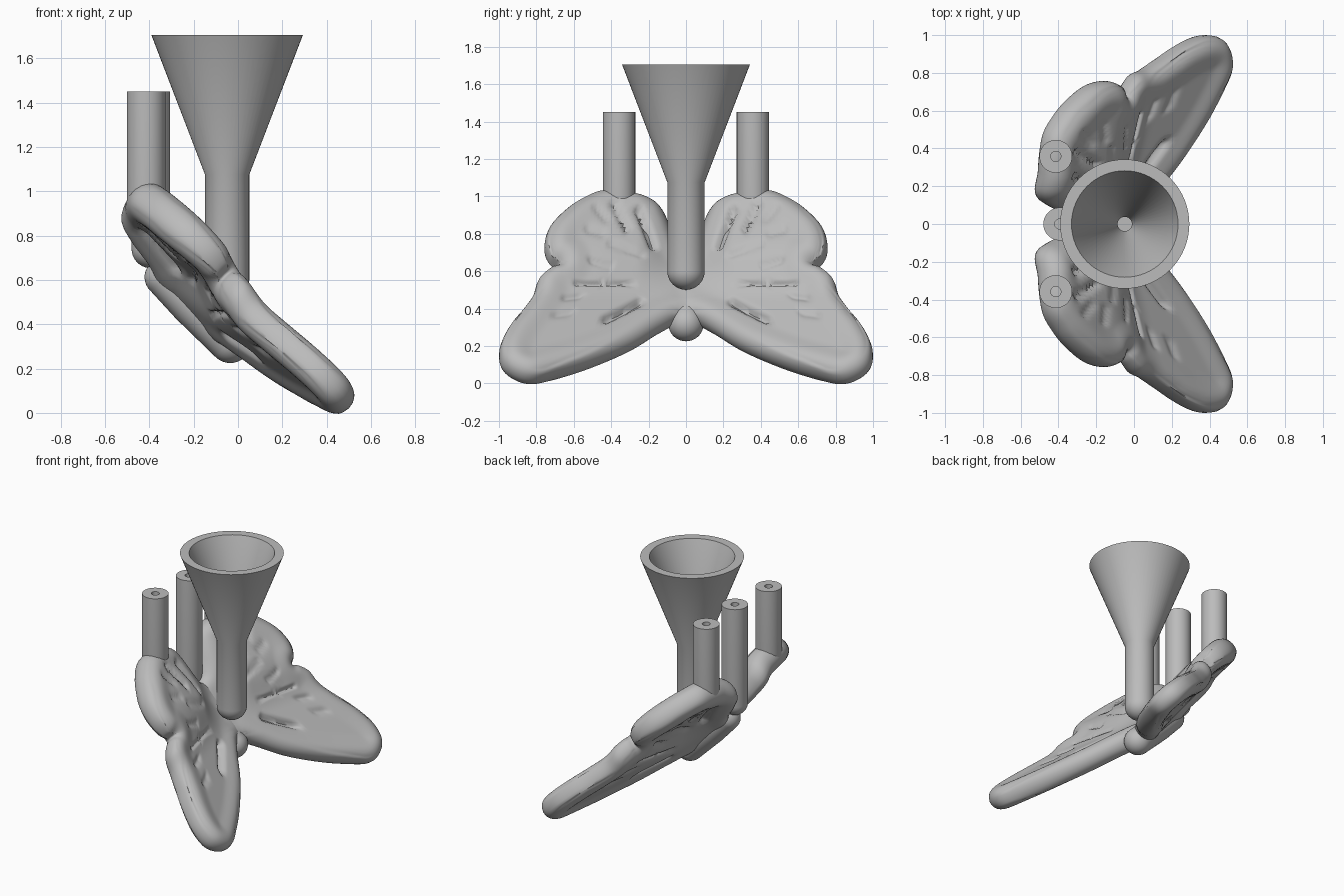
import bpy, bmesh, math
from mathutils import Vector

if "Cube" in bpy.data.objects:
    bpy.data.objects.remove(bpy.data.objects["Cube"])

grey = bpy.data.materials.new("plain_grey")
grey.diffuse_color = (0.5, 0.5, 0.5, 1)
grey.use_nodes = True
grey.node_tree.nodes["Principled BSDF"].inputs["Base Color"].default_value = grey.diffuse_color


def finish(name, bm, angle=35):
    bmesh.ops.recalc_face_normals(bm, faces=bm.faces[:])
    me = bpy.data.meshes.new(name)
    bm.to_mesh(me)
    bm.free()
    me.materials.append(grey)
    ob = bpy.data.objects.new(name, me)
    bpy.context.collection.objects.link(ob)
    bpy.ops.object.select_all(action='DESELECT')
    ob.select_set(True)
    bpy.context.view_layer.objects.active = ob
    bpy.ops.object.shade_smooth_by_angle(angle=math.radians(angle))
    return ob


def lathe(name, profile, origin, axis=(0, 0, 1), seg=64):
    """Revolve (radius, height) points; both ends lie on the axis."""
    bm = bmesh.new()
    rot = Vector((0, 0, 1)).rotation_difference(Vector(axis))
    rings = []
    for r, h in profile:
        n = 1 if r == 0 else seg
        rings.append([bm.verts.new(Vector(origin) + rot @ Vector(
            (r * math.cos(2 * math.pi * i / seg), r * math.sin(2 * math.pi * i / seg), h)))
            for i in range(n)])
    for a, b in zip(rings, rings[1:]):
        for i in range(seg):
            j = (i + 1) % seg
            if len(a) == 1:
                bm.faces.new((a[0], b[i], b[j]))
            elif len(b) == 1:
                bm.faces.new((a[i], b[0], a[j]))
            else:
                bm.faces.new((a[i], b[i], b[j], a[j]))
    return finish(name, bm)


def dome(r, z, n=10):
    """Round lower end, from the pole up to the equator at height z."""
    return [(r * math.sin(k * math.pi / 2 / n), z - r * math.cos(k * math.pi / 2 / n))
            for k in range(n + 1)]


# Funnel with hollow cone, thin bore and round-ended stem
lathe("funnel", dome(0.1, 0.6) + [(0.1, 1.075), (0.342, 1.705), (0.282, 1.705),
                                  (0.038, 1.075), (0.038, 0.6), (0, 0.6)], (-0.049, 0, 0))

# Three vent tubes with thin bores
for name, x, y, z in (("left_tube", -0.414, -0.358, 0.95), ("right_tube", -0.414, 0.358, 0.95),
                      ("middle_tube", -0.393, 0, 0.74)):
    lathe(name, dome(0.087, z) + [(0.087, 1.45), (0.027, 1.45), (0.027, z), (0, z)],
          (x, y, 0), seg=48)

# Tilted round-ended body
L = 0.42
lathe("body", dome(0.095, 0) + [(0.095, 0.25)] + [(r, L - h) for r, h in reversed(dome(0.085, 0))],
      (-0.035, 0, 0.32), (-1, 0, 0.97))

# Wing outline (y, z), clockwise from the top inner corner
OUTLINE = [(-.08, .60), (.04, .70), (.09, .82), (.13, .91), (.19, .97), (.29, 1.01), (.45, 1.025),
           (.56, .985), (.65, .925), (.73, .84), (.755, .75), (.73, .67), (.685, .625), (.73, .605),
           (.79, .55), (.82, .46), (.88, .37), (.95, .28), (.995, .18), (.985, .09), (.92, .03),
           (.82, .002), (.69, .03), (.50, .09), (.29, .18), (.13, .28), (.03, .33), (-.08, .34)]
# Grooves pressed in the wings: y1, z1, y2, z2, depth, width
GROOVES = [(.26, .39, .44, .30, .04, .018), (.30, .49, .60, .49, .02, .011),
           (.19, .69, .27, .87, .04, .016), (.33, .77, .40, .90, .03, .014),
           (.25, .64, .42, .70, .015, .014), (.42, .58, .52, .61, .015, .016),
           (.58, .42, .66, .41, .014, .016), (.63, .33, .71, .32, .014, .016),
           (.44, .82, .50, .88, .014, .016), (.46, .75, .54, .77, .014, .016)]
NORMAL = Vector((1, -0.3, 1)).normalized()


def smooth(t):
    t = max(0, min(1, t))
    return t * t * (3 - 2 * t)


def on_wing(y, z):
    """Middle surface: tilted 45 degrees, rising outwards, upper part cupped."""
    cup = 0.125 - 0.025 * smooth((y - 0.35) / 0.4)
    c = 0.315 + 0.245 * y + cup * smooth((z - 0.4) / 0.32) * smooth(y / 0.28)
    return Vector((c - z, y, z))


def closed_spline(pts, per=5):
    pts = [Vector((y, 0.5 + (z - 0.5) * 0.965)) for y, z in pts]
    out, n = [], len(pts)
    for i in range(n):
        a, b, c, d = (pts[(i + k) % n] for k in (-1, 0, 1, 2))
        for k in range(per):
            t = k / per
            out.append(0.5 * (2 * b + (c - a) * t + (2 * a - 5 * b + 4 * c - d) * t * t
                              + (3 * b - a - 3 * c + d) * t ** 3))
    return out


def seg_dist(p, a, b):
    ab = b - a
    t = max(0, min(1, (p - a).dot(ab) / ab.length_squared))
    return (p - a - ab * t).length


def half_thickness(p, edge):
    q = on_wing(*p)
    d = min((q - e).length for e in edge)
    rim = 0.08 + 0.016 * smooth((p[1] - 0.62) / 0.25)
    if d < rim:
        h = rim * math.sqrt(max(0, 1 - (1 - d / rim) ** 2))
    else:
        h = rim - 0.013 * smooth((d - rim) / 0.1)
    for y1, z1, y2, z2, depth, w in GROOVES:
        s = seg_dist(p, Vector((y1, z1)), Vector((y2, z2)))
        if s < 3 * w:
            h -= depth * math.exp(-(s / w) ** 2) * smooth(d / 0.1)
    return max(h, 0.004)


def wing(name, side):
    bm = bmesh.new()
    line = closed_spline(OUTLINE)
    edge = [on_wing(*p) for p in line]
    centre = Vector((0.45, 0.48))
    K, n = 34, len(line)
    flip = Vector((1, side, 1))
    rim = [bm.verts.new(e * flip) for e in edge]
    top, bottom = [rim], [rim]
    for k in range(1, K + 1):
        s = 1 - (k / K) ** 1.4
        for_top, for_bottom = [], []
        for p in (line if k < K else line[:1]):
            q = centre + (p - centre) * s
            mid, off = on_wing(*q), NORMAL * half_thickness(q, edge)
            for_top.append(bm.verts.new((mid + off) * flip))
            for_bottom.append(bm.verts.new((mid - off) * flip))
        top.append(for_top)
        bottom.append(for_bottom)
    for rings in (top, bottom):
        for a, b in zip(rings, rings[1:]):
            for i in range(n):
                j = (i + 1) % n
                bm.faces.new((a[i], a[j], b[0]) if len(b) == 1 else (a[i], a[j], b[j], b[i]))
    return finish(name, bm, 60)


wing("right_wings", 1)
wing("left_wings", -1)
